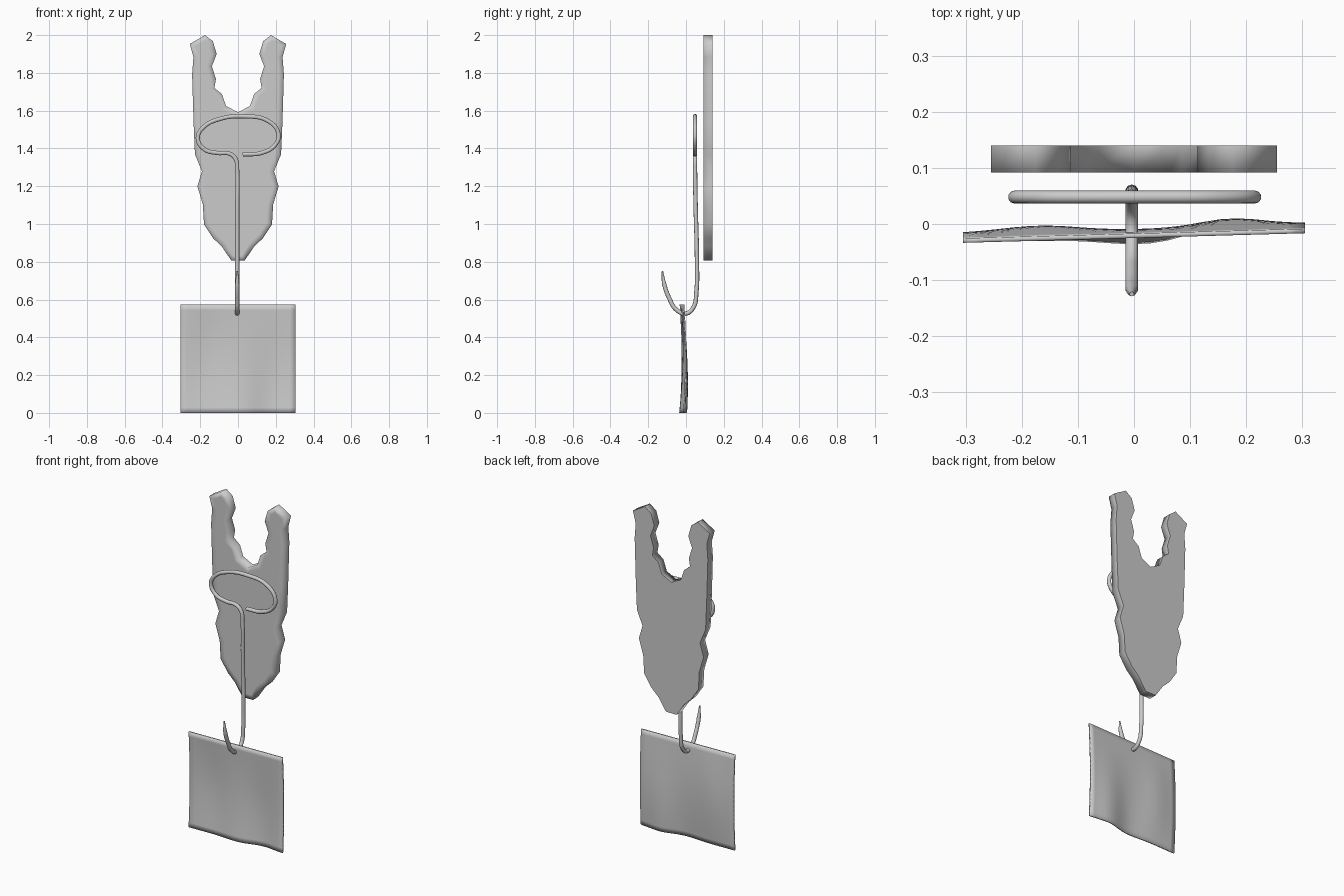
import bpy, bmesh, math

if "Cube" in bpy.data.objects:
    bpy.data.objects.remove(bpy.data.objects["Cube"])

def add_object(name, bm):
    bmesh.ops.recalc_face_normals(bm, faces=bm.faces)
    mesh = bpy.data.meshes.new(name)
    bm.to_mesh(mesh)
    bm.free()
    ob = bpy.data.objects.new(name, mesh)
    bpy.context.collection.objects.link(ob)
    return ob

# Forked, ragged backing plate: right half outline, mirrored
half = [(0, 1.592), (0.063, 1.624), (0.085, 1.688), (0.125, 1.72), (0.117, 1.767),
        (0.138, 1.835), (0.113, 1.90), (0.133, 1.968), (0.175, 2.0), (0.255, 1.953),
        (0.236, 1.883), (0.243, 1.793), (0.239, 1.66), (0.235, 1.53), (0.228, 1.369),
        (0.191, 1.279), (0.215, 1.199), (0.186, 1.103), (0.18, 0.997), (0.132, 0.925),
        (0.085, 0.88), (0.035, 0.806)]
outline = half + [(-x, z) for x, z in reversed(half[1:])]
bm = bmesh.new()
front = [bm.verts.new((x, 0.092, z)) for x, z in outline]
back = [bm.verts.new((x, 0.14, z)) for x, z in outline]
front_face = bm.faces.new(front)
back_face = bm.faces.new(back[::-1])
n = len(outline)
for i in range(n):
    j = (i + 1) % n
    bm.faces.new((front[i], back[i], back[j], front[j]))
bmesh.ops.recalc_face_normals(bm, faces=bm.faces)
bmesh.ops.inset_region(bm, faces=[front_face], thickness=0.03, use_even_offset=False)
for f in bm.faces:
    f.smooth = True
for e in back_face.edges:
    e.smooth = False
add_object("backing_plate", bm)

# Bent wire hook: flat loop, long shaft, upturned tapered tip
loop = [(0.025, 1.368), (0.13, 1.378), (0.198, 1.42), (0.214, 1.478), (0.16, 1.545),
        (0.03, 1.57), (-0.1, 1.555), (-0.185, 1.51), (-0.213, 1.455), (-0.18, 1.397),
        (-0.11, 1.376), (-0.045, 1.372), (-0.013, 1.345), (-0.004, 1.28)]
bend = [(0.051, 1.1), (0.058, 0.8), (0.055, 0.64), (0.04, 0.56), (0.0, 0.526),
        (-0.05, 0.545), (-0.09, 0.61), (-0.115, 0.68), (-0.125, 0.75)]
path = [(x, 0.048, z) for x, z in loop] + [(-0.004, y, z) for y, z in bend]
curve = bpy.data.curves.new("wire_hook", 'CURVE')
curve.dimensions = '3D'
curve.bevel_depth = 0.0115
curve.bevel_resolution = 3
curve.resolution_u = 8
curve.use_fill_caps = True
spline = curve.splines.new('BEZIER')
spline.bezier_points.add(len(path) - 1)
for p, co in zip(spline.bezier_points, path):
    p.co = co
    p.handle_left_type = p.handle_right_type = 'AUTO'
spline.bezier_points[-1].radius = 0.35
spline.use_smooth = True
hook = bpy.data.objects.new("wire_hook", curve)
bpy.context.collection.objects.link(hook)
bpy.context.view_layer.objects.active = hook
hook.select_set(True)
bpy.ops.object.convert(target='MESH')

# Thin, gently rippled square sheet hanging from the hook
W, H, N, T = 0.305, 0.573, 20, 0.004

def ripple(x, z):
    t = 1 - z / H
    low = math.sin(math.pi * min(1, t * 0.65))
    y = -0.021 + 0.028 * x + 0.010 * math.sin(math.pi * t)
    y += 0.021 * low * t * math.exp(-((x - 0.17) / 0.09) ** 2)
    y += 0.009 * math.sin(math.pi * t) * math.exp(-((x + 0.17) / 0.09) ** 2)
    y -= 0.012 * t * t * math.exp(-((x - 0.02) / 0.10) ** 2)
    return y

bm = bmesh.new()
sides = []
for off in (-T, T):
    grid = []
    for i in range(N + 1):
        x = -W + 2 * W * i / N
        grid.append([bm.verts.new((x, ripple(x, H * k / N) + off, H * k / N))
                     for k in range(N + 1)])
    for i in range(N):
        for k in range(N):
            bm.faces.new((grid[i][k], grid[i + 1][k], grid[i + 1][k + 1], grid[i][k + 1]))
    sides.append(grid)
a, b = sides
for i in range(N):
    for k in (0, N):
        bm.faces.new((a[i][k], a[i + 1][k], b[i + 1][k], b[i][k]))
        bm.faces.new((a[k][i], a[k][i + 1], b[k][i + 1], b[k][i]))
for f in bm.faces:
    f.smooth = True
add_object("hanging_sheet", bm)
